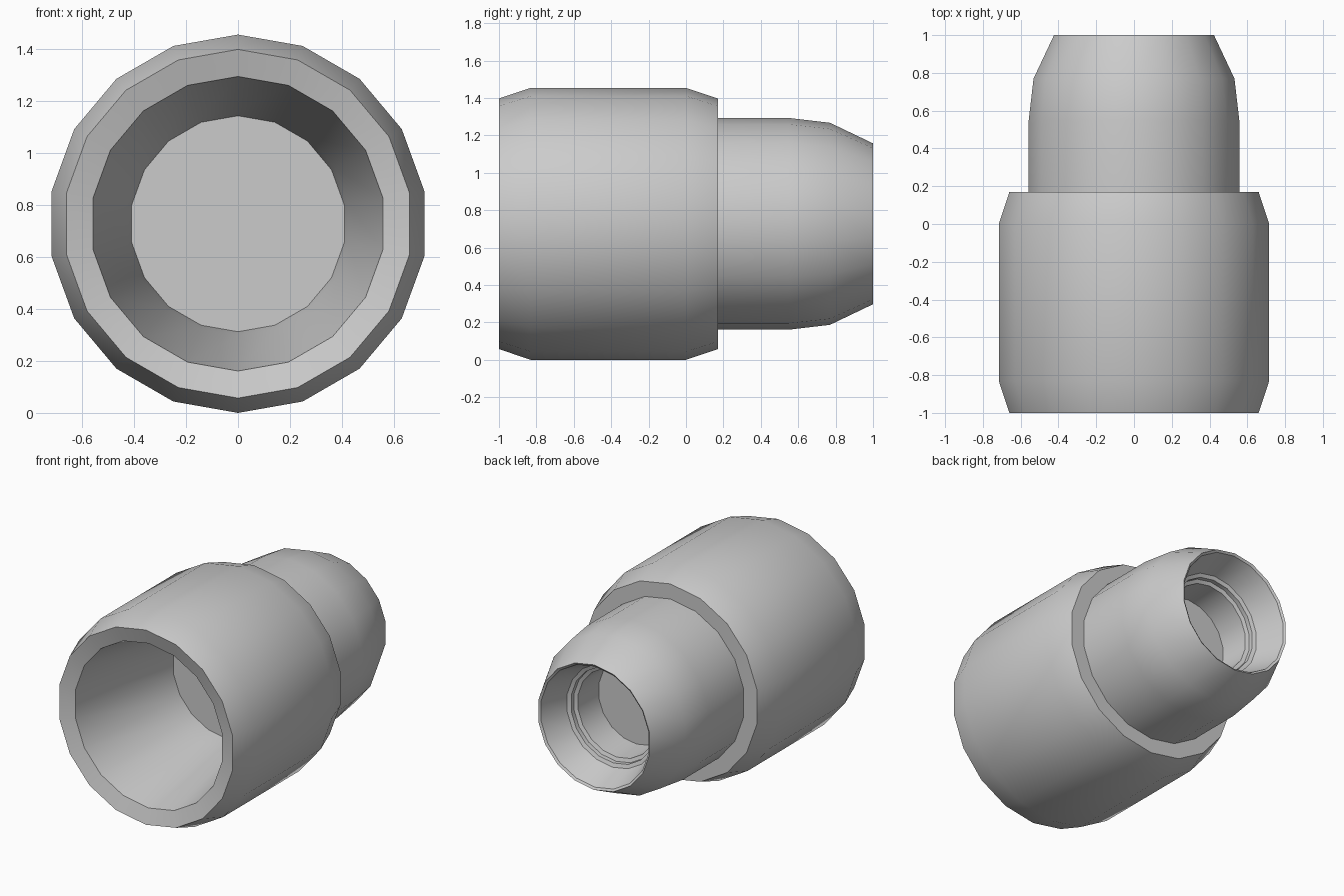
import bpy, bmesh, math

if "Cube" in bpy.data.objects:
    bpy.data.objects.remove(bpy.data.objects["Cube"])

SIDES = 18
RADIUS = 0.727   # widest radius, also the height of the axis


def lathe(name, profile, cap_start=False, cap_end=False):
    """Turn (radius, y) points around the y axis; flat disc caps if asked."""
    bm = bmesh.new()
    rings = []
    for r, y in profile:
        ring = []
        for i in range(SIDES):
            a = 2 * math.pi * i / SIDES
            ring.append(bm.verts.new((r * math.sin(a), y, RADIUS + r * math.cos(a))))
        rings.append(ring)
    for a, b in zip(rings, rings[1:]):
        for i in range(SIDES):
            j = (i + 1) % SIDES
            bm.faces.new((a[i], b[i], b[j], a[j]))
    if cap_start:
        bm.faces.new(rings[0])
    if cap_end:
        bm.faces.new(rings[-1][::-1])
    mesh = bpy.data.meshes.new(name)
    bm.to_mesh(mesh)
    bm.free()
    obj = bpy.data.objects.new(name, mesh)
    bpy.context.collection.objects.link(obj)
    bpy.ops.object.select_all(action='DESELECT')
    obj.select_set(True)
    bpy.context.view_layer.objects.active = obj
    bpy.ops.object.shade_smooth_by_angle(angle=math.radians(30))
    return obj


# Wide barrel: bore floor, tapering bore, front rim, outer wall, shoulder
lathe("barrel", [
    (0.415, -0.12), (0.43, -0.24), (0.566, -0.97), (0.67, -1.0),
    (0.727, -0.83), (0.727, 0.0), (0.67, 0.17), (0.566, 0.17),
], cap_start=True)

# Narrow rear nozzle: outer wall, thin rim, stepped bore, bore floor
lathe("nozzle", [
    (0.566, 0.17), (0.566, 0.55), (0.54, 0.77), (0.43, 1.0),
    (0.415, 0.99), (0.35, 0.80), (0.325, 0.79), (0.325, 0.76),
    (0.30, 0.75), (0.29, 0.54),
], cap_end=True)
